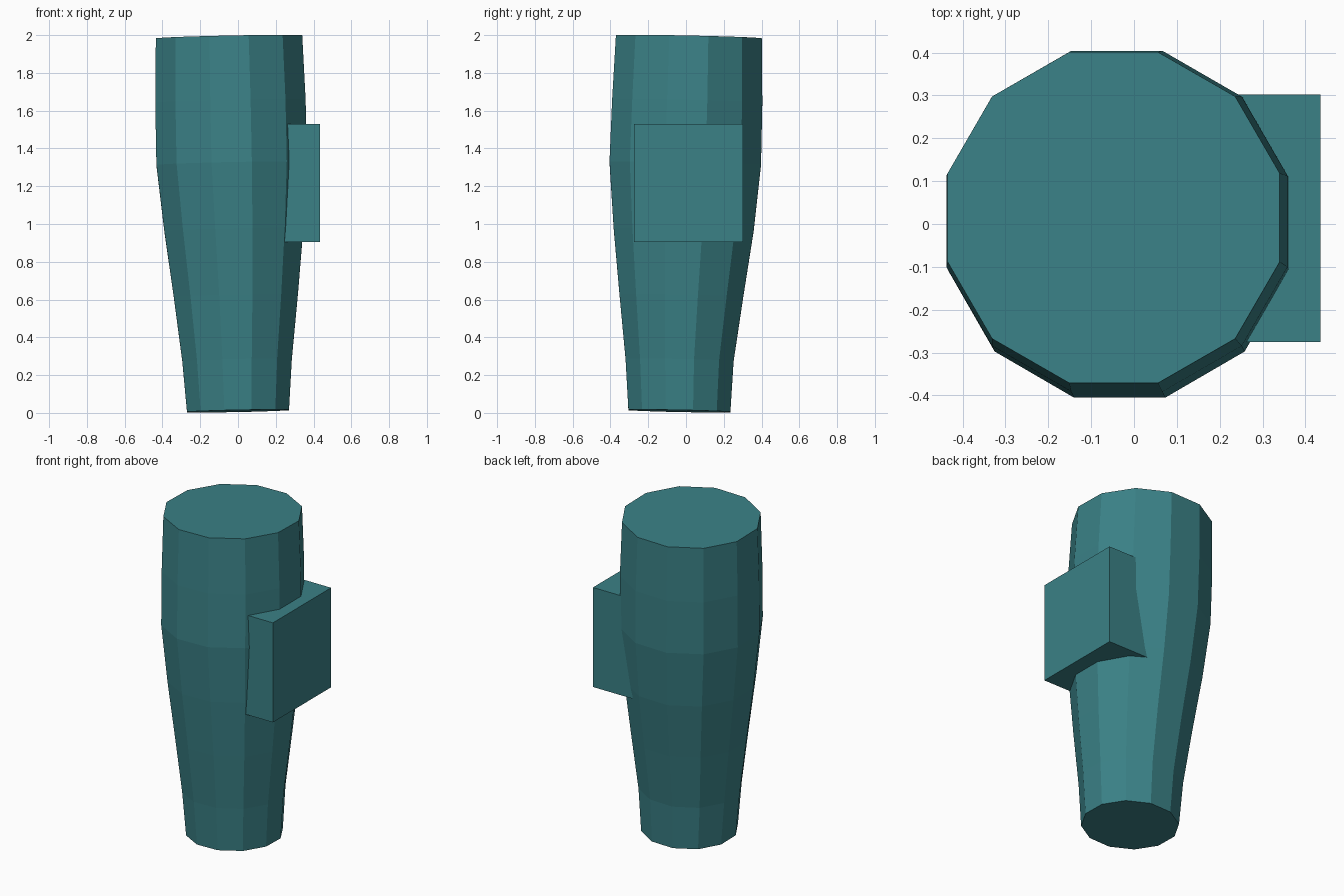
import bpy, bmesh, math

if "Cube" in bpy.data.objects:
    bpy.data.objects.remove(bpy.data.objects["Cube"])

teal = bpy.data.materials.new("teal")
teal.diffuse_color = (0.043, 0.22, 0.24, 1)
teal.use_nodes = True
teal.node_tree.nodes["Principled BSDF"].inputs["Base Color"].default_value = teal.diffuse_color

def finish(bm, name):
    bmesh.ops.recalc_face_normals(bm, faces=bm.faces)
    me = bpy.data.meshes.new(name)
    bm.to_mesh(me)
    bm.free()
    me.materials.append(teal)
    ob = bpy.data.objects.new(name, me)
    bpy.context.collection.objects.link(ob)
    return ob

# Tapered twelve-sided body, each ring: z, left, right, front, back
SIDES = 12
rings = [
    (0.010, -0.270, 0.270, -0.305, 0.235),
    (0.28, -0.295, 0.285, -0.320, 0.252),
    (0.62, -0.340, 0.317, -0.352, 0.303),
    (0.97, -0.390, 0.346, -0.383, 0.358),
    (1.32, -0.432, 0.365, -0.405, 0.397),
    (1.65, -0.438, 0.358, -0.391, 0.404),
    (1.990, -0.435, 0.340, -0.371, 0.401),
]
bm = bmesh.new()
loops = []
for z, x0, x1, y0, y1 in rings:
    cx, cy = (x0 + x1) / 2, (y0 + y1) / 2
    k = 1 / math.cos(math.pi / SIDES)
    rx, ry = (x1 - x0) / 2 * k, (y1 - y0) / 2 * k
    loop = []
    for i in range(SIDES):
        a = (i + 0.5) * math.tau / SIDES
        dx, dy = rx * math.cos(a), ry * math.sin(a)
        # rings lean slightly along the body's axis
        loop.append(bm.verts.new((cx + dx, cy + dy, z + 0.02 * (dx - dy))))
    loops.append(loop)
for lo, hi in zip(loops, loops[1:]):
    for i in range(SIDES):
        j = (i + 1) % SIDES
        bm.faces.new((lo[i], lo[j], hi[j], hi[i]))
bm.faces.new(loops[0][::-1])
bm.faces.new(loops[-1])
finish(bm, "tapered_body")

# Rectangular block set into the right side
lo, hi = (0.10, -0.275, 0.905), (0.435, 0.302, 1.53)
bm = bmesh.new()
bmesh.ops.create_cube(bm, size=1)
for v in bm.verts:
    v.co = [lo[i] if v.co[i] < 0 else hi[i] for i in range(3)]
finish(bm, "side_block")
